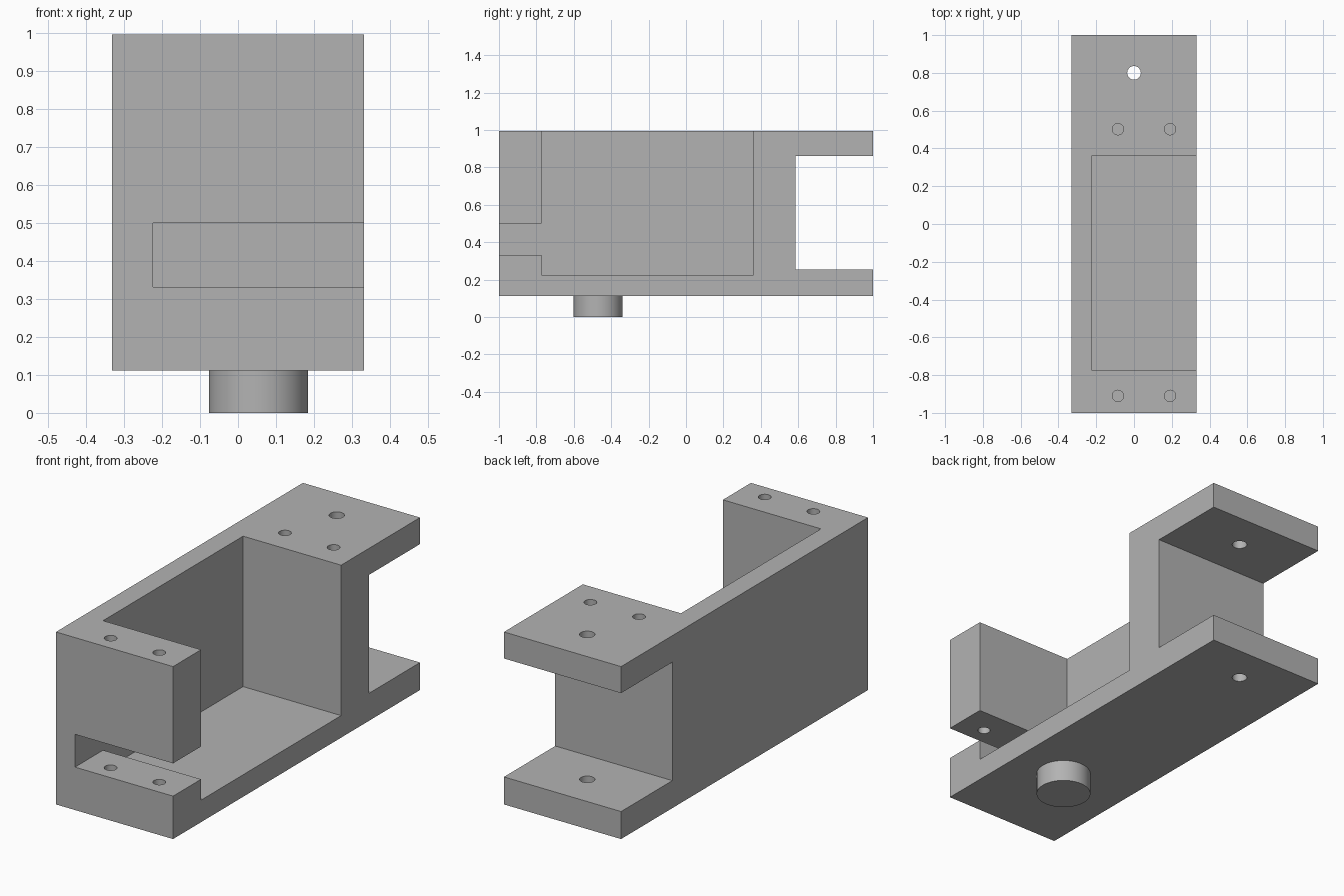
import bpy
import bmesh
from math import radians
from mathutils import Matrix, Vector

cube = bpy.data.objects.get("Cube")
if cube:
    bpy.data.objects.remove(cube, do_unlink=True)

grey = bpy.data.materials.new("grey plastic")
grey.use_nodes = True
colour = (0.45, 0.45, 0.45, 1)
grey.diffuse_color = colour
grey.node_tree.nodes["Principled BSDF"].inputs["Base Color"].default_value = colour


def finish(name, bm):
    mesh = bpy.data.meshes.new(name)
    bm.to_mesh(mesh)
    bm.free()
    mesh.materials.append(grey)
    obj = bpy.data.objects.new(name, mesh)
    bpy.context.collection.objects.link(obj)
    return obj


def box(name, low, high):
    low, high = Vector(low), Vector(high)
    bm = bmesh.new()
    place = Matrix.Translation((low + high) / 2) @ Matrix.Diagonal((*(high - low), 1))
    bmesh.ops.create_cube(bm, size=1, matrix=place)
    return finish(name, bm)


def cylinder(name, x, y, bottom, top, radius, sides=32):
    bm = bmesh.new()
    bmesh.ops.create_cone(bm, cap_ends=True, segments=sides, radius1=radius,
                          radius2=radius, depth=top - bottom,
                          matrix=Matrix.Translation((x, y, (bottom + top) / 2)))
    return finish(name, bm)


def combine(target, tool, operation):
    tool.hide_render = True
    mod = target.modifiers.new(tool.name, 'BOOLEAN')
    mod.operation = operation
    mod.solver = 'EXACT'
    mod.object = tool
    bpy.context.view_layer.objects.active = target
    bpy.ops.object.modifier_apply(modifier=mod.name)
    bpy.data.objects.remove(tool, do_unlink=True)


# Solid block
W, BASE, TOP = 0.332, 0.112, 0.996
INNER = -0.224
bracket = box("motor_bracket", (-W, -1, BASE), (W, 1, TOP))

# Side pocket, front cable slot and rear fork gap
cutters = [
    box("pocket", (INNER, -0.773, 0.225), (1, 0.361, 2)),
    box("front_slot", (INNER, -2, 0.332), (1, -0.7, 0.5)),
    box("rear_gap", (-1, 0.585, 0.253), (1, 2, 0.86)),
    cylinder("pivot_hole", 0, 0.8, 0, 2, 0.036),
]
# Screw holes
for y in (-0.91, 0.502):
    for x in (-0.085, 0.191):
        cutters.append(cylinder("screw_hole", x, y, 0.24, 2, 0.03))
for cutter in cutters:
    combine(bracket, cutter, 'DIFFERENCE')

# Round peg below
combine(bracket, cylinder("peg", 0.054, -0.47, 0, 0.15, 0.131, 64), 'UNION')

bpy.ops.object.select_all(action='DESELECT')
bracket.select_set(True)
bpy.context.view_layer.objects.active = bracket
bpy.ops.object.shade_smooth_by_angle(angle=radians(30))
